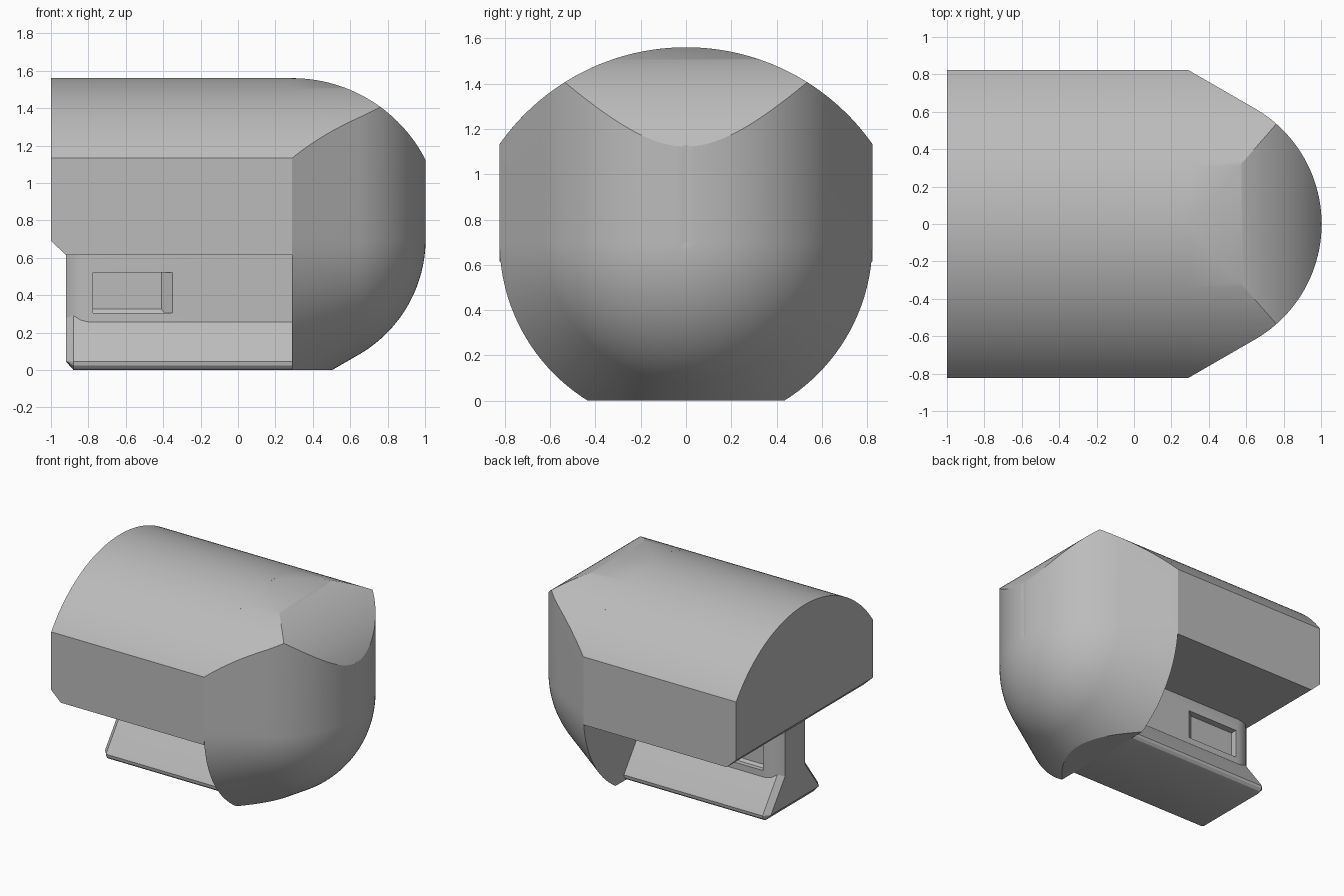
import bpy, bmesh, math
from math import sin, cos, pi, sqrt
from mathutils import Vector

if "Cube" in bpy.data.objects:
    bpy.data.objects.remove(bpy.data.objects["Cube"])

grey = bpy.data.materials.new("plain grey")
grey.use_nodes = True
grey.diffuse_color = (0.5, 0.5, 0.5, 1)
grey.node_tree.nodes["Principled BSDF"].inputs["Base Color"].default_value = (0.5, 0.5, 0.5, 1)

JOIN_X = 0.29      # where the nose meets the body
SIDE = 0.823       # half width of the body
BALL = 0.713       # radius of the nose ball
AXIS_Z = 0.70      # height of the nose axis


def loft(name, rings):
    """Skin a row of matching closed rings and cap both ends."""
    bm = bmesh.new()
    rows = [[bm.verts.new(p) for p in ring] for ring in rings]
    n = len(rows[0])
    for a, b in zip(rows, rows[1:]):
        for i in range(n):
            j = (i + 1) % n
            bm.faces.new((a[i], a[j], b[j], b[i]))
    bm.faces.new(rows[0])
    bm.faces.new(rows[-1])
    bmesh.ops.recalc_face_normals(bm, faces=bm.faces)
    mesh = bpy.data.meshes.new(name)
    bm.to_mesh(mesh)
    bm.free()
    mesh.materials.append(grey)
    obj = bpy.data.objects.new(name, mesh)
    bpy.context.collection.objects.link(obj)
    return obj


def along_x(name, profile, x0, x1):
    return loft(name, [[(x, y, z) for y, z in profile] for x in (x0, x1)])


def along_y(name, profile, y0, y1):
    return loft(name, [[(x, y, z) for x, z in profile] for y in (y0, y1)])


def carve(obj, cutters, operation):
    """Apply boolean cutters and remove them."""
    for c in cutters:
        m = obj.modifiers.new("cut", 'BOOLEAN')
        m.operation, m.object, m.solver = operation, c, 'EXACT'
    graph = bpy.context.evaluated_depsgraph_get()
    mesh = bpy.data.meshes.new_from_object(obj.evaluated_get(graph))
    obj.modifiers.clear()
    obj.data = mesh
    for c in cutters:
        bpy.data.objects.remove(c)


def smooth(obj):
    bpy.ops.object.select_all(action='DESELECT')
    obj.select_set(True)
    bpy.context.view_layer.objects.active = obj
    bpy.ops.object.shade_smooth_by_angle(angle=math.radians(27))


def arch(half, bottom, steps=64):
    """Vaulted cross-section with straight sides."""
    radius, centre = 1.006, 0.555
    end = math.asin(half / radius)
    angles = [end - 2 * end * i / steps for i in range(steps + 1)]
    top = [(radius * sin(a), centre + radius * cos(a)) for a in angles]
    return [(half, bottom)] + top + [(-half, bottom)]


# Body: vaulted block with a chamfered lower end
body = along_x("body", arch(SIDE, 0.615), -1, JOIN_X)
bm = bmesh.new()
bm.from_mesh(body.data)
cut = bmesh.ops.bisect_plane(bm, geom=bm.verts[:] + bm.edges[:] + bm.faces[:],
                             plane_co=(-1, 0, 0.69), plane_no=(-0.075, 0, -0.08),
                             clear_outer=True)
bmesh.ops.holes_fill(bm, edges=[e for e in bm.edges if e.is_boundary])
bmesh.ops.recalc_face_normals(bm, faces=bm.faces)
bm.to_mesh(body.data)
bm.free()

# Nose: cone blending into a ball below, straight walls above
rings = []
STEPS = 40
stations = [(JOIN_X, BALL / cos(pi / 6))]
for i in range(STEPS + 1):
    a = pi / 3 * (1 - i / STEPS)
    stations.append((JOIN_X + BALL * cos(a) - 0.003 * (i == STEPS), max(BALL * sin(a), 0.004)))
for x, r in stations:
    lower = [(x, -r * cos(pi * k / 64), AXIS_Z - r * sin(pi * k / 64)) for k in range(65)]
    rings.append(lower + [(x, r, 1.8), (x, -r, 1.8)])
nose = loft("nose", rings)

# Trim the nose to the vault, the floor and a rounded brow
vault = along_x("vault_trim", arch(0.9, 0), 0, 1.2)
brow_arc = [(JOIN_X + 0.8 * sin(a), 0.76 + 0.8 * cos(a))
            for a in [1.2 * i / 48 for i in range(49)]]
brow = along_y("brow_trim", [(0.1, -0.3), (0.1, 1.56)] + brow_arc + [(1.2, 1.0), (1.2, -0.3)], -1, 1)
carve(nose, [vault, brow], 'INTERSECT')

# Web: upright block between body and foot, rounded towards its free end
half_plan = [(JOIN_X, 0.18), (-0.80, 0.18), (-0.84, 0.173), (-0.88, 0.155), (-0.92, 0.12)]
plan = half_plan + [(x, -y) for x, y in reversed(half_plan)]
web = loft("web", [[(x, y, z) for x, y in plan] for z in (0.1, 0.63)])

# Recessed window on each side of the web, with one ramped end
pockets = []
for s in (1, -1):
    shape = [(-0.775, 0.25), (-0.775, 0.13), (-0.41, 0.13), (-0.35, 0.18), (-0.35, 0.25)]
    pockets.append(loft("pocket", [[(x, s * y, z) for x, y in shape] for z in (0.305, 0.52)]))
carve(web, pockets, 'DIFFERENCE')

# Foot: flared rail with rounded lower edges and a chamfered free end
half_foot = [(0.29, 0), (0.315, 0.008), (0.33, 0.025), (0.333, 0.045), (0.325, 0.06), (0.11, 0.352)]


def foot_ring(x, inset):
    side = [(y - inset, max(z, inset)) for y, z in half_foot]
    side[-1] = (half_foot[-1][0] - inset, half_foot[-1][1])
    return [(x, y, z) for y, z in side] + [(x, -y, z) for y, z in reversed(side)]


foot = loft("foot", [foot_ring(JOIN_X, 0), foot_ring(-0.88, 0), foot_ring(-0.92, 0.045)])

for part in (body, nose, web, foot):
    smooth(part)
